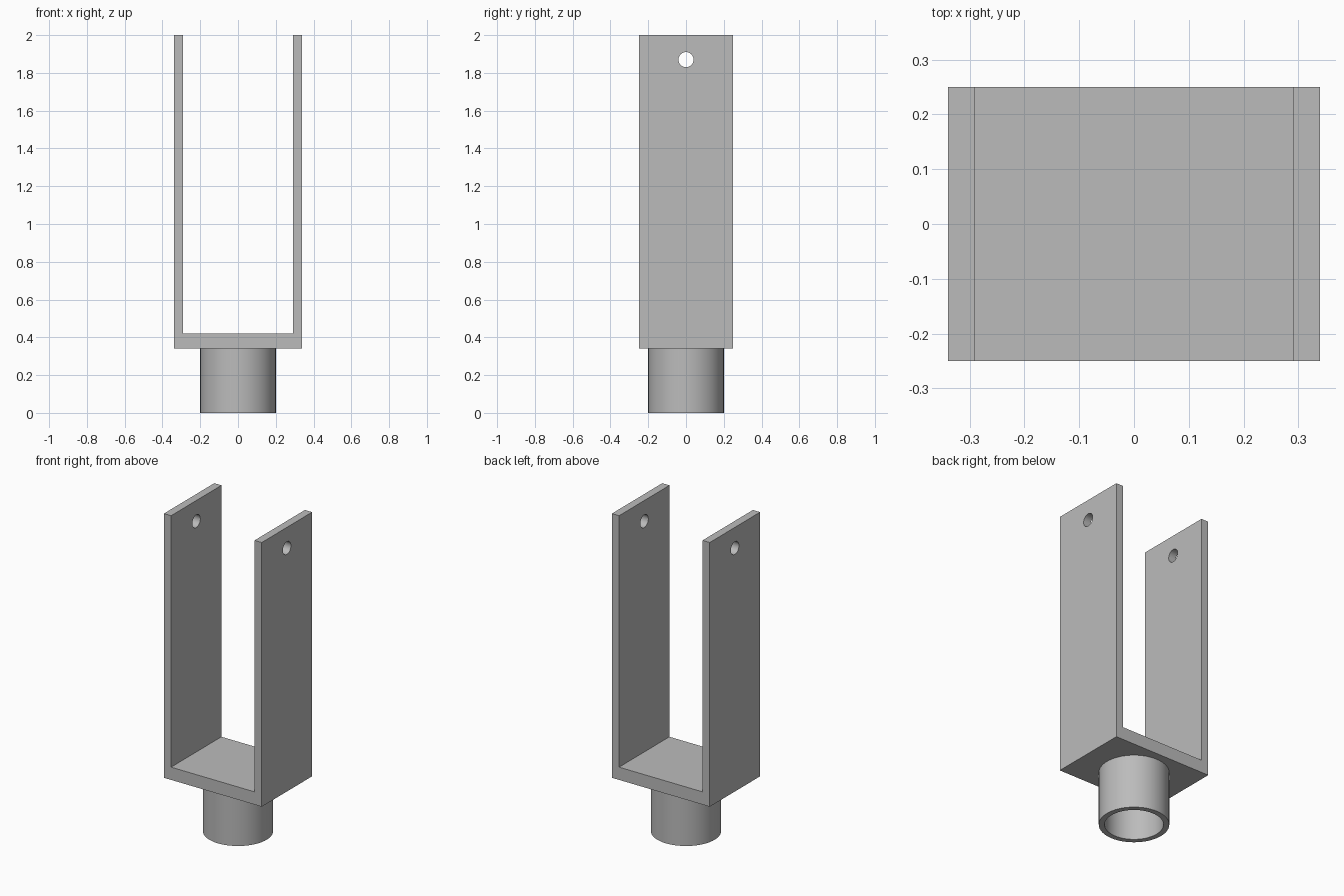
import bpy, bmesh, math
from mathutils import Matrix

cube = bpy.data.objects.get("Cube")
if cube:
    bpy.data.objects.remove(cube, do_unlink=True)

# Dimensions
HALF_W, HALF_D, TOP = 0.34, 0.25, 2.0
INNER_W, BASE_Z, FLOOR_Z = 0.29, 0.34, 0.42
TUBE_R, BORE_R = 0.2, 0.167
HOLE_R, HOLE_Z = 0.04, 1.87
SEGMENTS = 64

steel = bpy.data.materials.new("grey steel")
steel.use_nodes = True
GREY = (0.5, 0.5, 0.5, 1)
steel.diffuse_color = GREY
steel.node_tree.nodes["Principled BSDF"].inputs["Base Color"].default_value = GREY


def make_object(name, bm):
    bmesh.ops.recalc_face_normals(bm, faces=bm.faces)
    mesh = bpy.data.meshes.new(name)
    bm.to_mesh(mesh)
    bm.free()
    mesh.materials.append(steel)
    obj = bpy.data.objects.new(name, mesh)
    bpy.context.collection.objects.link(obj)
    return obj


def select_only(obj):
    bpy.ops.object.select_all(action="DESELECT")
    obj.select_set(True)
    bpy.context.view_layer.objects.active = obj


# U-shaped bracket: half profile mirrored, then extruded front to back
half = [(HALF_W, BASE_Z), (HALF_W, TOP), (INNER_W, TOP), (INNER_W, FLOOR_Z)]
profile = half + [(-x, z) for x, z in reversed(half)]
bm = bmesh.new()
face = bm.faces.new([bm.verts.new((x, -HALF_D, z)) for x, z in profile])
sweep = bmesh.ops.extrude_face_region(bm, geom=[face])
moved = [v for v in sweep["geom"] if isinstance(v, bmesh.types.BMVert)]
bmesh.ops.translate(bm, verts=moved, vec=(0, 2 * HALF_D, 0))
bracket = make_object("fork_bracket", bm)

# Pin hole drilled through both arms
bm = bmesh.new()
bmesh.ops.create_cone(
    bm, cap_ends=True, segments=SEGMENTS // 2, radius1=HOLE_R, radius2=HOLE_R, depth=1,
    matrix=Matrix.Translation((0, 0, HOLE_Z)) @ Matrix.Rotation(math.pi / 2, 4, "Y"))
drill = make_object("pin_hole_cutter", bm)
drill.hide_render = True
cut = bracket.modifiers.new("pin holes", "BOOLEAN")
cut.operation, cut.solver, cut.object = "DIFFERENCE", "EXACT", drill
select_only(bracket)
bpy.ops.object.modifier_apply(modifier=cut.name)
bpy.data.objects.remove(drill, do_unlink=True)

# Hollow socket tube: wall section spun around the vertical axis
bm = bmesh.new()
section = [(BORE_R, BASE_Z), (BORE_R, 0), (TUBE_R, 0), (TUBE_R, BASE_Z)]
verts = [bm.verts.new((r, 0, z)) for r, z in section]
edges = [bm.edges.new(pair) for pair in zip(verts, verts[1:])]
bmesh.ops.spin(bm, geom=verts + edges, cent=(0, 0, 0), axis=(0, 0, 1),
               angle=2 * math.pi, steps=SEGMENTS)
bmesh.ops.remove_doubles(bm, verts=bm.verts, dist=0.0001)
tube = make_object("socket_tube", bm)

for part in (bracket, tube):
    select_only(part)
    bpy.ops.object.shade_smooth_by_angle(angle=math.radians(30))
